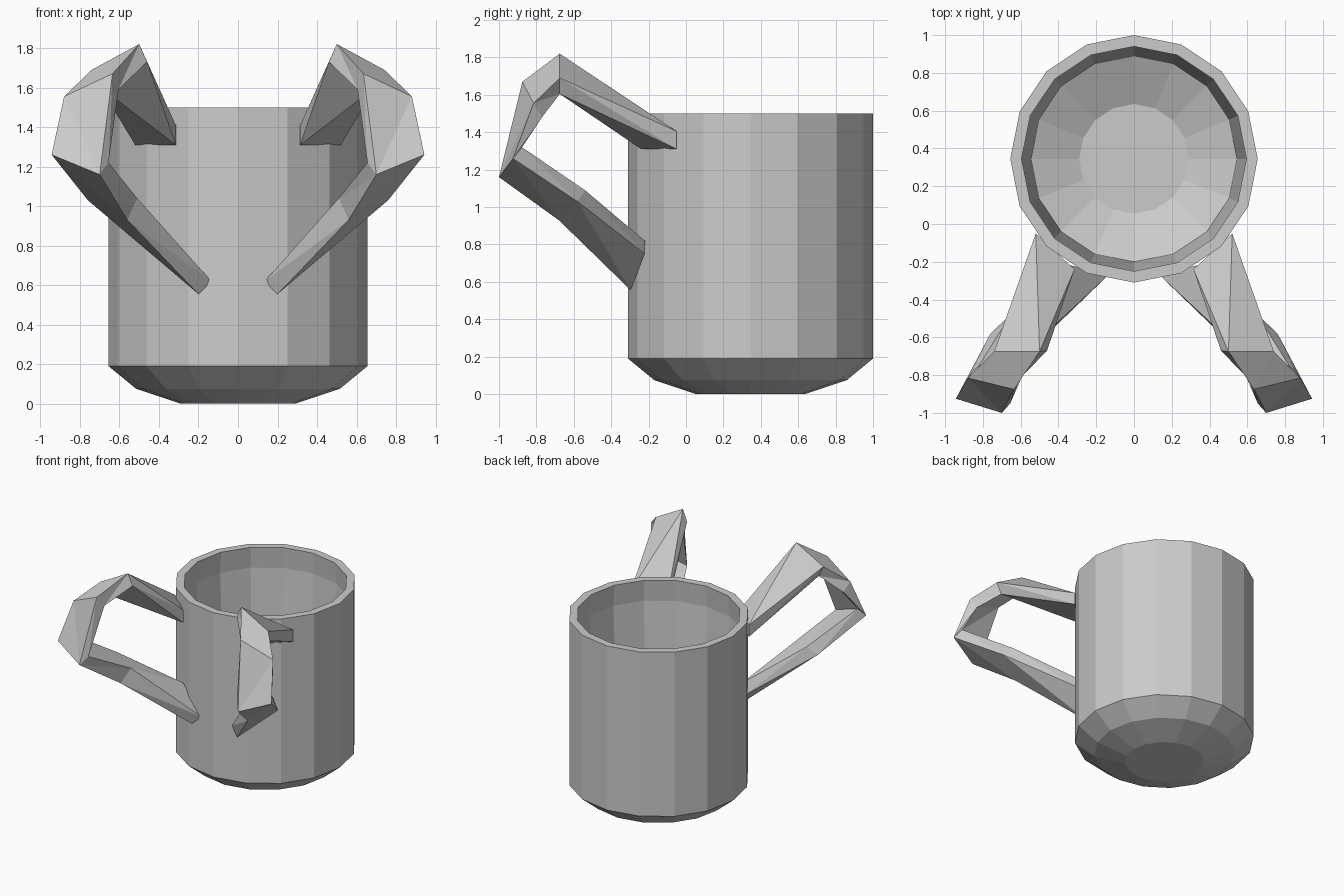
import bpy, bmesh
from math import cos, sin, tau

if "Cube" in bpy.data.objects:
    bpy.data.objects.remove(bpy.data.objects["Cube"])


def loft(name, rings, split=False):
    """Skin a list of equal-length point rings with flat faces and cap both ends."""
    bm = bmesh.new()
    vs = [[bm.verts.new(p) for p in ring] for ring in rings]
    n = len(vs[0])
    for a, b in zip(vs, vs[1:]):
        for i in range(n):
            j = (i + 1) % n
            if split:  # twisted sides: fix the fold direction
                bm.faces.new((a[i], a[j], b[i]))
                bm.faces.new((a[j], b[j], b[i]))
            else:
                bm.faces.new((a[i], a[j], b[j], b[i]))
    bm.faces.new(vs[0])
    bm.faces.new(vs[-1])
    bmesh.ops.recalc_face_normals(bm, faces=bm.faces)
    mesh = bpy.data.meshes.new(name)
    bm.to_mesh(mesh)
    bm.free()
    obj = bpy.data.objects.new(name, mesh)
    bpy.context.collection.objects.link(obj)
    return obj


# Cup body: 16-sided lathe, outside from base to rim, then down the inside
SIDES = 16
CENTRE_Y = 0.345
profile = [(0.29, 0.0), (0.515, 0.075), (0.655, 0.19), (0.655, 1.5),
           (0.595, 1.5), (0.61, 1.33), (0.545, 0.22), (0.29, 0.1)]
loft("cup_body", [[(r * cos(tau * i / SIDES), CENTRE_Y + r * sin(tau * i / SIDES), z)
                   for i in range(SIDES)] for r, z in profile])

# Handle: four-sided bent bar, each ring = outer near, outer far, inner far, inner near
handle_rings = [
    [(0.315, -0.24, 1.41), (0.52, -0.05, 1.405), (0.52, -0.05, 1.31), (0.315, -0.24, 1.31)],
    [(0.50, -0.675, 1.82), (0.74, -0.675, 1.69), (0.70, -0.675, 1.605), (0.46, -0.67, 1.73)],
    [(0.635, -0.875, 1.67), (0.88, -0.815, 1.555), (0.85, -0.77, 1.48), (0.605, -0.82, 1.59)],
    [(0.70, -1.0, 1.16), (0.943, -0.925, 1.26), (0.90, -0.877, 1.32), (0.655, -0.95, 1.22)],
    [(0.56, -0.68, 0.93), (0.76, -0.58, 1.03), (0.69, -0.54, 1.09), (0.51, -0.62, 1.04)],
    [(0.20, -0.295, 0.555), (0.38, -0.22, 0.75), (0.33, -0.22, 0.82), (0.135, -0.27, 0.62)],
]
handle = loft("handles", handle_rings, split=True)

# Matching handle on the other side
mirror = handle.modifiers.new("mirror", 'MIRROR')
mirror.use_axis = (True, False, False)
mirror.use_mirror_merge = False
